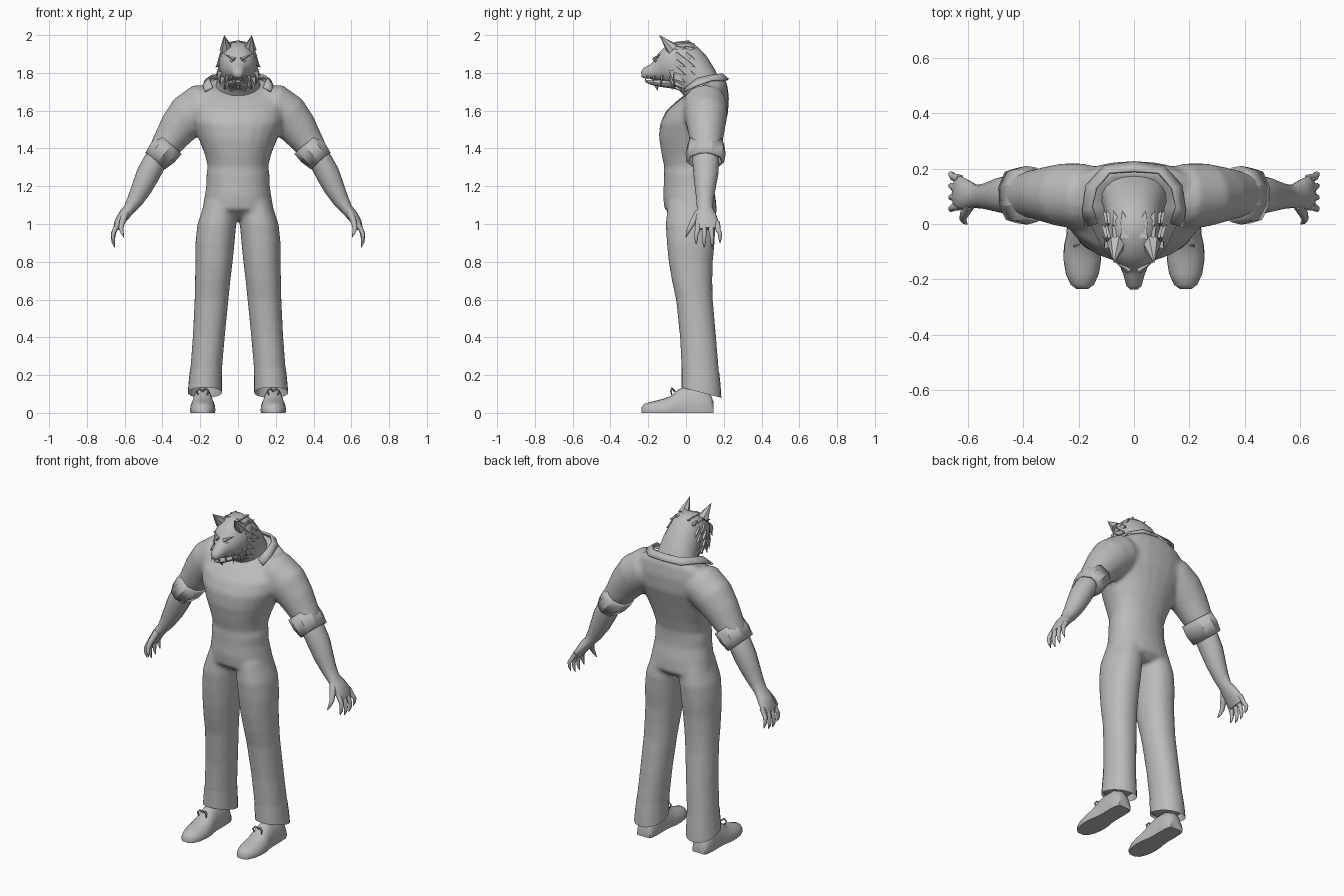
import bpy, bmesh, math
from mathutils import Vector

if "Cube" in bpy.data.objects:
    bpy.data.objects.remove(bpy.data.objects["Cube"])

grey = bpy.data.materials.new("plain grey")
grey.diffuse_color = (0.5, 0.5, 0.5, 1)
grey.use_nodes = True
grey.node_tree.nodes["Principled BSDF"].inputs["Base Color"].default_value = grey.diffuse_color


def finish(name, bm, mirror=False, angle=40):
    bmesh.ops.recalc_face_normals(bm, faces=bm.faces)
    me = bpy.data.meshes.new(name)
    bm.to_mesh(me)
    bm.free()
    me.materials.append(grey)
    ob = bpy.data.objects.new(name, me)
    bpy.context.collection.objects.link(ob)
    bpy.ops.object.select_all(action='DESELECT')
    ob.select_set(True)
    bpy.context.view_layer.objects.active = ob
    bpy.ops.object.shade_smooth_by_angle(angle=math.radians(angle))
    if mirror:
        ob.modifiers.new("mirror", 'MIRROR')
    return ob


def loft(bm, rings, caps=True, closed=True):
    vs = [[bm.verts.new(p) for p in r] for r in rings]
    n = len(vs[0])
    for a, b in zip(vs, vs[1:]):
        for i in range(n if closed else n - 1):
            j = (i + 1) % n
            bm.faces.new((a[i], a[j], b[j], b[i]))
    if caps:
        bm.faces.new(vs[0])
        bm.faces.new(vs[-1])


def oval(p, q, hw, cx=0, n=24, wide=0.5):
    """Oval section between two (y, z) points, widest at the given fraction."""
    p, q = Vector((cx, *p)), Vector((cx, *q))
    mid, out = p.lerp(q, wide), []
    for i in range(n):
        a = math.tau * i / n
        c, s = math.cos(a), math.sin(a)
        along = (p - mid) * c if c > 0 else (mid - q) * c
        out.append(mid + along + Vector((hw * math.copysign(abs(s) ** 0.9, s), 0, 0)))
    return out


def tube(bm, path, n=12, caps=True, side=1):
    """Path of (x, y, z, radius, radius along y)."""
    pts = [Vector((side * p[0], p[1], p[2])) for p in path]
    rings = []
    for i, c in enumerate(pts):
        t = (pts[min(i + 1, len(pts) - 1)] - pts[max(i - 1, 0)]).normalized()
        u = Vector((0, 1, 0)).cross(t).normalized()
        v = t.cross(u)
        rings.append([c + u * path[i][3] * math.cos(math.tau * k / n)
                      + v * path[i][4] * math.sin(math.tau * k / n) for k in range(n)])
    loft(bm, rings, caps)


def spike(bm, base, tip, r, n=5):
    base, tip = Vector(base), Vector(tip)
    d = (tip - base).normalized()
    u = d.orthogonal().normalized()
    v = d.cross(u)
    ring = [bm.verts.new(base + r * (u * math.cos(math.tau * k / n) + v * math.sin(math.tau * k / n)))
            for k in range(n)]
    top = bm.verts.new(tip)
    for k in range(n):
        bm.faces.new((ring[k], ring[(k + 1) % n], top))
    bm.faces.new(ring)


# Clothed body: torso, legs and upper arms fused into one smooth skin
bm = bmesh.new()
torso = [((-.05, 1.03), (.12, 1.02), .15), ((-.115, 1.08), (.165, 1.06), .19),
         ((-.122, 1.15), (.157, 1.14), .178), ((-.118, 1.21), (.142, 1.21), .167),
         ((-.118, 1.26), (.14, 1.27), .168), ((-.115, 1.30), (.142, 1.31), .16),
         ((-.128, 1.36), (.16, 1.38), .177), ((-.142, 1.45), (.19, 1.48), .215),
         ((-.138, 1.53), (.222, 1.58), .255), ((-.105, 1.60), (.228, 1.67), .265),
         ((-.05, 1.65), (.218, 1.74), .235), ((0, 1.69), (.205, 1.77), .18),
         ((.04, 1.71), (.19, 1.785), .13)]
loft(bm, [oval(f, b, w, wide=.58) for f, b, w in torso])
legs = [(.09, .085, -.095, .14, 1.12), (.112, .103, -.108, .157, 1.0), (.122, .104, -.102, .152, .9),
        (.127, .099, -.092, .142, .8), (.134, .094, -.075, .14, .7), (.14, .09, -.053, .142, .6),
        (.155, .085, -.032, .16, .4), (.171, .084, -.022, .176, .2), (.174, .085, -.02, .18, .14)]
upper_arm = [(.10, .10, 1.64, .09, .10), (.19, .10, 1.625, .12, .12), (.26, .105, 1.575, .118, .115),
             (.32, .107, 1.505, .102, .10), (.365, .107, 1.44, .086, .088), (.41, .105, 1.38, .07, .08)]
for s in (-1, 1):
    loft(bm, [oval((f, z), (b, z), w, s * cx) for cx, w, f, b, z in legs])
    tube(bm, upper_arm, 20, side=s)
body = finish("clothed_body", bm, angle=180)
rm = body.modifiers.new("fuse", 'REMESH')
rm.mode, rm.voxel_size, rm.use_smooth_shade = 'VOXEL', 0.012, True
sm = body.modifiers.new("soften", 'SMOOTH')
sm.factor, sm.iterations = 0.5, 7

# Trouser hems, open below and lower at the back
bm = bmesh.new()
loft(bm, [oval((-.024, .24), (.175, .22), .085, .169), oval((-.024, .18), (.183, .15), .088, .173),
          oval((-.024, .135), (.187, .08), .09, .176)], caps=False)
hem = finish("trouser_hem", bm, True)

# Shoes with flat soles
bm = bmesh.new()
shoe = [(-.236, .03, .02), (-.22, .048, .042), (-.18, .06, .06), (-.13, .072, .068), (-.08, .09, .067),
        (-.04, .125, .058), (.0, .14, .055), (.07, .14, .055), (.125, .11, .052), (.145, .06, .042)]
loft(bm, [[Vector((p.x, p.y, max(p.z, 0))) for p in oval((y, z), (y, -.6 * z), w, .187, 20)]
          for y, z, w in shoe])
finish("shoe", bm, True, 50)

# Shoe lace bows
bm = bmesh.new()
for dx in (-.03, .03):
    tube(bm, [(.187, -.06, .115, .005, .005), (.187 + dx * .6, -.075, .13, .006, .006),
              (.187 + dx, -.08, .115, .005, .005), (.187 + dx * .8, -.075, .095, .003, .003)], 6)
finish("shoe_lace", bm, True)

# Rolled sleeve cuffs
bm = bmesh.new()
tube(bm, [(.363, .106, 1.425, .084, .10), (.40, .104, 1.38, .083, .108), (.44, .102, 1.335, .07, .1)],
     9, caps=False)
cuff = finish("sleeve_cuff", bm, True, 30)
so = cuff.modifiers.new("thickness", 'SOLIDIFY')
so.thickness, so.offset = 0.014, -1

# Forearms and palms
bm = bmesh.new()
tube(bm, [(.39, .105, 1.40, .06, .07), (.44, .105, 1.33, .062, .07), (.475, .105, 1.265, .063, .066),
          (.51, .102, 1.19, .055, .055), (.545, .1, 1.125, .043, .045), (.575, .1, 1.08, .032, .042),
          (.605, .105, 1.045, .03, .055), (.632, .112, 1.005, .025, .062), (.645, .115, .975, .016, .055)], 16)
finish("forearm", bm, True, 60)

# Clawed fingers and thumb
bm = bmesh.new()
for i in range(4):
    y = .065 + i * .033
    tip = y + (i - 1.2) * .009
    low = (.018, 0, .004, .025)[i]
    tube(bm, [(.63, y, 1.01, .015, .016), (.655, y + (tip - y) * .4, .965, .013, .014),
              (.662, tip, .925 + low, .011, .011), (.66, tip, .90 + low, .009, .009),
              (.652, tip, .875 + low, .002, .002)], 7)
tube(bm, [(.595, .07, 1.06, .02, .022), (.612, .04, 1.015, .017, .018), (.62, .02, .98, .013, .013),
          (.614, .008, .955, .009, .009), (.604, 0, .93, .002, .002)], 7)
finish("claw_finger", bm, True, 60)

# Head and neck, lofted from the nose back to the collar
bm = bmesh.new()
head = [((-.238, 1.805), (-.235, 1.78), .014), ((-.225, 1.826), (-.225, 1.772), .027),
        ((-.19, 1.845), (-.18, 1.768), .038), ((-.165, 1.868), (-.145, 1.76), .05),
        ((-.145, 1.905), (-.115, 1.75), .072), ((-.11, 1.94), (-.085, 1.74), .09),
        ((-.05, 1.965), (-.05, 1.72), .1), ((.015, 1.972), (-.02, 1.69), .102),
        ((.065, 1.935), (.0, 1.66), .104), ((.108, 1.89), (.01, 1.64), .11),
        ((.152, 1.82), (.02, 1.63), .118), ((.183, 1.755), (.03, 1.62), .128)]
loft(bm, [oval(t, b, w, n=20) for t, b, w in head])
finish("head_and_neck", bm, angle=50)

# Lower jaw
bm = bmesh.new()
loft(bm, [oval(t, b, w, n=12) for t, b, w in [
    ((-.215, 1.762), (-.215, 1.75), .014), ((-.18, 1.764), (-.185, 1.737), .028),
    ((-.13, 1.765), (-.13, 1.725), .042), ((-.06, 1.78), (-.06, 1.715), .06)]])
spike(bm, (0, -.16, 1.745), (0, -.15, 1.705), .018)
finish("lower_jaw", bm)

# Ears
bm = bmesh.new()
spike(bm, (.062, -.07, 1.925), (.073, -.142, 2.0), .036, 7)
finish("ear", bm, True, 30)

# Fangs and side tusks
bm = bmesh.new()
for x, y, z, l in ((.02, -.212, 1.785, .03), (.036, -.17, 1.785, .035), (.058, -.128, 1.785, .06)):
    spike(bm, (x, y, z), (x + .006, y - .005, z - l), .009)
finish("fang", bm, True)

# Brows and eyes as slim ridges
bm = bmesh.new()
spike(bm, (.018, -.168, 1.872), (.072, -.135, 1.9), .012)
spike(bm, (.028, -.16, 1.86), (.062, -.13, 1.874), .009)
finish("brow_and_eye", bm, True)

# Ragged mane tufts around the cheeks and over the crown
bm = bmesh.new()
for i in range(8):
    a = math.radians(-72 + i * 20)
    for y, l in ((-.05, .032), (.0, .026)):
        c, s = math.cos(a), math.sin(a)
        base = (.088 * c, y, 1.84 + .115 * s)
        spike(bm, base, (base[0] + l * c, y + .05, base[2] + l * .35 * s - .028 * (s < .6)), .024, 4)
for x, z in ((.05, 1.765), (.08, 1.78), (.095, 1.81)):
    spike(bm, (x, -.075, z), (x + .014, -.07, z - .055), .018, 4)
finish("mane_tuft", bm, True, 25)

# Turned-down shirt collar
bm = bmesh.new()
inner = [(0, .195, 1.797), (.09, .188, 1.797), (.14, .13, 1.79), (.155, .06, 1.775), (.135, .0, 1.728)]
outer = [(0, .228, 1.768), (.11, .212, 1.765), (.175, .14, 1.765), (.188, .05, 1.735), (.178, -.012, 1.705)]
loft(bm, [inner, outer], caps=False, closed=False)
collar = finish("shirt_collar", bm, True, 60)
collar.modifiers.new("thickness", 'SOLIDIFY').thickness = 0.01

# Lapel edges laid on the chest in a deep V
bm = bmesh.new()
rows = [[(.012 + .125 * t + w * (.012 + .02 * t), -.4, 1.45 + .25 * t) for w in (0, .5, 1)]
        for t in [i / 14 for i in range(15)]]
loft(bm, rows, caps=False, closed=False)
lapel = finish("lapel_edge", bm)
sw = lapel.modifiers.new("lay on chest", 'SHRINKWRAP')
sw.target, sw.wrap_method, sw.wrap_mode = body, 'PROJECT', 'ABOVE_SURFACE'
sw.use_project_y, sw.use_positive_direction, sw.offset = True, True, 0.004
lapel.modifiers.new("mirror", 'MIRROR')
